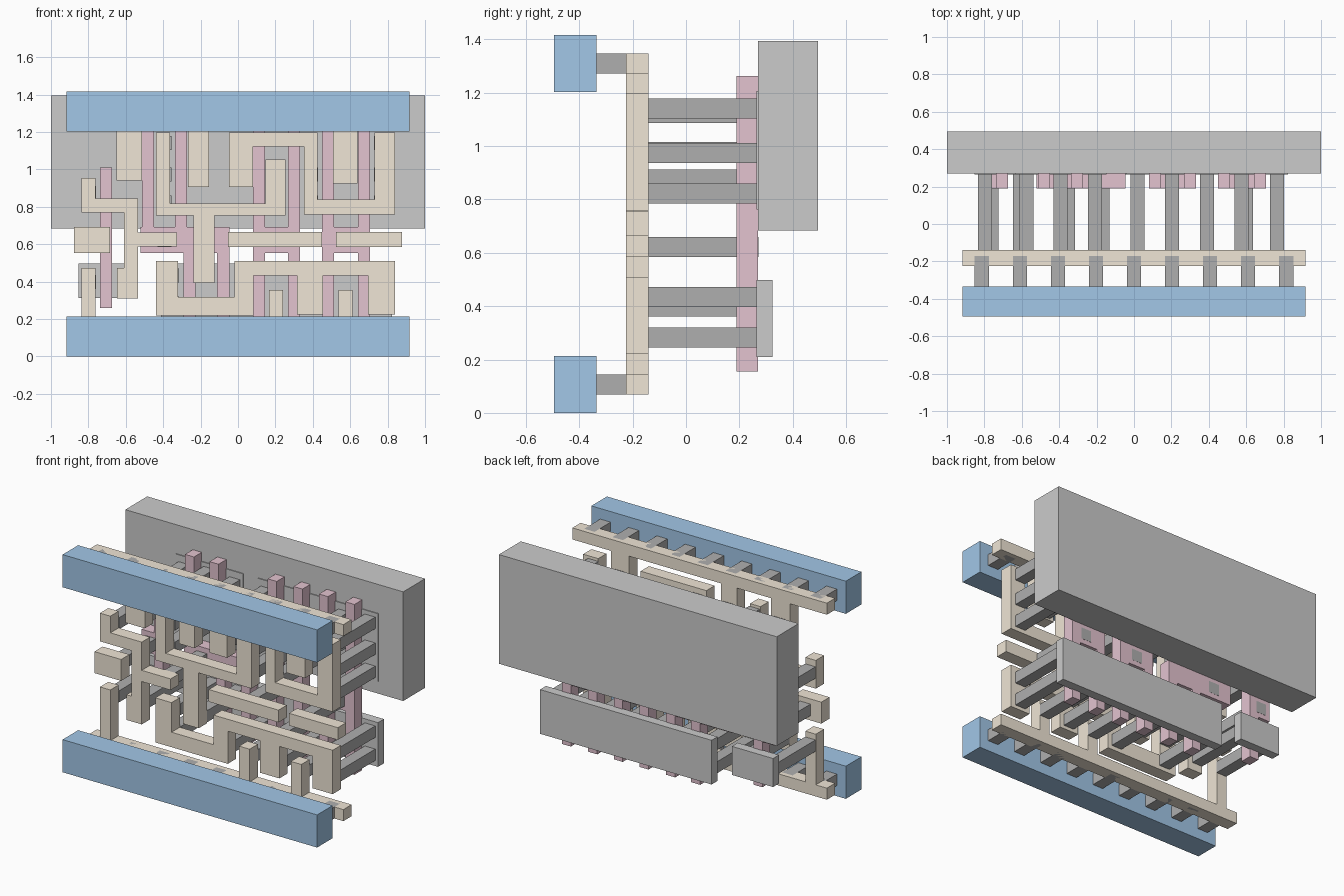
import bpy, bmesh

# Layout is drawn in cell units (X, Z) and scaled to the model frame
S = 2 / 4.52
def px(x): return (x - 2.07) * S
def pz(z): return (z + 0.24) * S

def mat(name, *rgb):
    m = bpy.data.materials.new(name)
    m.diffuse_color = (*rgb, 1)
    return m

BLUE = mat("rail_blue", 0.36, 0.57, 0.80)
TAN = mat("local_tan", 0.87, 0.79, 0.67)
PINK = mat("gate_pink", 0.77, 0.55, 0.63)
DARK = mat("contact_grey", 0.43, 0.43, 0.43)
MID = mat("well_grey", 0.57, 0.57, 0.57)
LIGHT = mat("diffusion_grey", 0.69, 0.69, 0.69)

# Depth ranges (front, back) of each layer
METAL, VIA = (-0.495, -0.335), (-0.335, -0.17)
LOCAL, CONTACT = (-0.225, -0.14), (-0.14, 0.271)
GATE, DIFF, WELL = (0.19, 0.27), (0.264, 0.325), (0.27, 0.495)

def plates(name, outlines, depth, material):
    """Extrude flat outlines into one object."""
    bm = bmesh.new()
    for pts in outlines:
        clean = [p for i, p in enumerate(pts) if p != pts[i - 1]]
        f = bm.faces.new([bm.verts.new((px(x), depth[0], pz(z))) for x, z in clean])
        ext = bmesh.ops.extrude_face_region(bm, geom=[f])["geom"]
        moved = [v for v in ext if isinstance(v, bmesh.types.BMVert)]
        bmesh.ops.translate(bm, verts=moved, vec=(0, depth[1] - depth[0], 0))
    bmesh.ops.recalc_face_normals(bm, faces=bm.faces)
    me = bpy.data.meshes.new(name)
    bm.to_mesh(me)
    bm.free()
    me.materials.append(material)
    ob = bpy.data.objects.new(name, me)
    bpy.context.collection.objects.link(ob)

def rect(x0, x1, z0, z1):
    return [(x0, z0), (x1, z0), (x1, z1), (x0, z1)]

def comb(x0, x1, z0, z1, up=(), down=()):
    """Bar with teeth (left, right, tip) on its upper and lower edges."""
    pts = [(x0, z0)]
    for a, b, t in down:
        pts += [(a, z0), (a, t), (b, t), (b, z0)]
    pts += [(x1, z0), (x1, z1)]
    for a, b, t in reversed(up):
        pts += [(b, z1), (b, t), (a, t), (a, z1)]
    return pts + [(x0, z1)]

def square(x, z, w=0.17):
    return rect(x - w / 2, x + w / 2, z - w / 2, z + w / 2)

# Power rails and the vias behind them
for name, zc in (("bottom", 0.0), ("top", 2.72)):
    plates(name + "_rail", [rect(0, 4.14, zc - 0.24, zc + 0.24)], METAL, BLUE)
    plates(name + "_vias", [square(0.23 + 0.46 * i, zc) for i in range(9)], VIA, DARK)

# Local strips with stubs
plates("bottom_strip", [comb(0, 4.14, -0.085, 0.085, up=[
    (0.18, 0.35, 0.83), (2.445, 2.615, 0.565), (3.285, 3.455, 0.565)])], LOCAL, TAN)
plates("top_strip", [comb(0, 4.14, 2.635, 2.805, down=[
    (0.6, 0.91, 1.885), (1.465, 1.72, 1.81), (3.215, 3.515, 1.85)])], LOCAL, TAN)

# Local wiring
plates("input_pads", [rect(0.09, 0.525, 1.01, 1.325),
                      rect(1.95, 3.085, 1.085, 1.265),
                      rect(3.255, 4.05, 1.085, 1.265)], LOCAL, TAN)
plates("inverter_wire", [[
    (0.61, 0.46), (0.86, 0.46), (0.86, 1.09), (1.33, 1.09), (1.33, 1.255),
    (0.86, 1.255), (0.86, 1.67), (0.35, 1.67), (0.35, 1.915), (0.18, 1.915),
    (0.18, 1.5), (0.695, 1.5), (0.695, 0.83), (0.61, 0.83)]], LOCAL, TAN)
plates("output_wire", [[
    (1.535, 0.65), (1.785, 0.65), (1.785, 1.465), (2.645, 1.465), (2.645, 2.14),
    (2.4, 2.14), (2.4, 1.61), (1.25, 1.61), (1.25, 2.465), (1.08, 2.465),
    (1.08, 1.465), (1.535, 1.465)]], LOCAL, TAN)
plates("upper_link_wire", [[
    (1.96, 1.81), (2.25, 1.81), (2.25, 2.295), (2.87, 2.295), (2.87, 1.475),
    (3.965, 1.475), (3.965, 2.465), (3.72, 2.465), (3.72, 1.655),
    (3.03, 1.655), (3.03, 2.465), (1.96, 2.465)]], LOCAL, TAN)
plates("lower_link_wire", [[
    (1.08, 0.255), (2.26, 0.255), (2.26, 0.735), (2.785, 0.735), (2.785, 0.265),
    (3.1, 0.265), (3.1, 0.735), (3.64, 0.735), (3.64, 0.265), (3.965, 0.265),
    (3.965, 0.91), (2.03, 0.91), (2.03, 0.475), (1.345, 0.475),
    (1.345, 0.91), (1.08, 0.91)]], LOCAL, TAN)

# Gates: crossbar pads with fingers up and down
TOP, BOT = 2.615, 0.11
def fingers(centres, tip): return [(c - 0.073, c + 0.073, tip) for c in centres]

plates("inverter_gate", [comb(0.2, 0.547, 1.01, 1.325,
       [(0.4, 0.547, 2.045)], [(0.4, 0.547, 0.345)])], GATE, PINK)
plates("first_gate", [comb(0.89, 1.965, 1.01, 1.325,
       fingers([0.98, 1.38], TOP), fingers([1.485, 1.892], BOT))], GATE, PINK)
for name, l, r in (("second_gate", 2.325, 2.745), ("third_gate", 3.16, 3.59)):
    plates(name, [comb(l - 0.073, r + 0.073, 1.01, 1.325,
           fingers([l, r], TOP), fingers([l, r], BOT))], GATE, PINK)

# Contact posts: column centre -> heights
columns = {
    0.27: (0.66, 1.735), 0.35: (1.165,), 0.695: (0.66,),
    0.77: (1.97, 2.3), 1.18: (1.165, 1.62, 1.96, 2.34), 1.27: (0.4, 0.74),
    1.6: (1.96, 2.3), 1.69: (0.74,), 2.11: (0.4, 1.96, 2.3),
    2.53: (0.4, 1.165, 1.62, 1.96), 2.95: (0.4, 0.74, 1.62, 1.96),
    3.37: (0.4, 1.96, 2.3), 3.42: (1.165,), 3.8: (0.4, 0.74, 1.62, 1.96, 2.34)}
plates("contact_posts", [square(x, z) for x, zs in columns.items() for z in zs],
       CONTACT, DARK)

# Diffusion plates and the well block
plates("lower_diffusion", [rect(0.14, 0.81, 0.465, 0.885),
                           rect(1.14, 3.93, 0.235, 0.885)], DIFF, LIGHT)
plates("upper_diffusion", [
    [(0.14, 1.495), (0.64, 1.495), (0.64, 1.485), (1.735, 1.485), (1.735, 2.485),
     (0.64, 2.485), (0.64, 1.915), (0.14, 1.915)],
    rect(1.975, 3.93, 1.485, 2.485)], DIFF, LIGHT)
plates("well_block", [rect(-0.19, 4.33, 1.305, 2.91)], WELL, MID)
